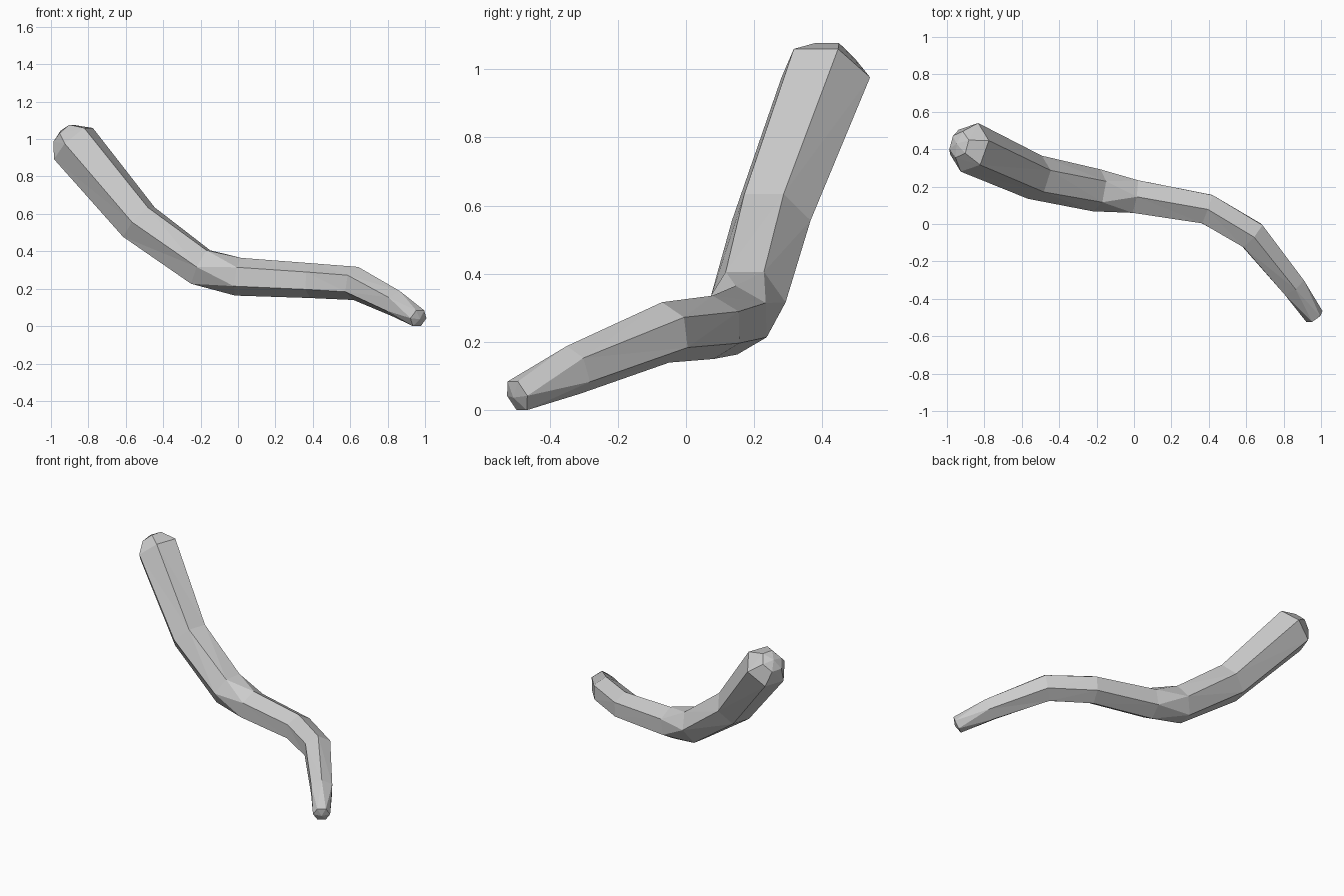
import bpy, bmesh
from math import cos, sin, tau, radians
from mathutils import Vector

cube = bpy.data.objects.get("Cube")
if cube:
    bpy.data.objects.remove(cube, do_unlink=True)

SIDES = 6
UP = Vector((0, 0, 1))

# Plain grey for the whole piece
grey = bpy.data.materials.new("light_grey")
grey.use_nodes = True
colour = (0.6, 0.6, 0.6, 1)
grey.diffuse_color = colour
grey.node_tree.nodes["Principled BSDF"].inputs["Base Color"].default_value = colour

# Centre of each ring, radius, and roll about the branch axis in degrees
rings = [
    ((-0.935, 0.425, 1.035), 0.073, 0),
    ((-0.88, 0.41, 0.98), 0.138, 0),
    ((-0.53, 0.25, 0.56), 0.121, 0),
    ((-0.20, 0.18, 0.32), 0.114, 0),
    ((0.00, 0.148, 0.268), 0.102, -30),
    ((0.39, 0.08, 0.247), 0.093, -30),
    ((0.63, -0.06, 0.232), 0.090, -30),
    ((0.85, -0.33, 0.122), 0.074, -30),
    ((0.965, -0.495, 0.046), 0.052, 0),
]
centres = [Vector(r[0]) for r in rings]

bm = bmesh.new()
loops = []
for i, (_, radius, roll) in enumerate(rings):
    # Each ring lies across the mean direction of its neighbouring spans
    spans = [(centres[j + 1] - centres[j]).normalized()
             for j in (i - 1, i) if 0 <= j < len(rings) - 1]
    axis = sum(spans, Vector()).normalized()
    side = axis.cross(UP).normalized()
    top = side.cross(axis)
    angles = [tau * k / SIDES + radians(roll) for k in range(SIDES)]
    loops.append([bm.verts.new(centres[i] + radius * (side * cos(a) + top * sin(a)))
                  for a in angles])

# Bark walls between the rings
for a, b in zip(loops, loops[1:]):
    for k in range(SIDES):
        n = (k + 1) % SIDES
        bm.faces.new((a[k], a[n], b[n], b[k]))

# Shallow pointed caps at both ends
for loop, centre, other, bulge in ((loops[0], centres[0], centres[1], 0.02),
                                   (loops[-1], centres[-1], centres[-2], 0.015)):
    tip = bm.verts.new(centre + (centre - other).normalized() * bulge)
    for k in range(SIDES):
        bm.faces.new((loop[k], loop[(k + 1) % SIDES], tip))

bmesh.ops.recalc_face_normals(bm, faces=bm.faces)
bmesh.ops.triangulate(bm, faces=bm.faces, quad_method='SHORT_EDGE')

# Rest on the ground
lowest = min(v.co.z for v in bm.verts)
bmesh.ops.translate(bm, verts=bm.verts, vec=(0, 0, -lowest))

mesh = bpy.data.meshes.new("branch")
bm.to_mesh(mesh)
bm.free()
mesh.materials.append(grey)
branch = bpy.data.objects.new("branch", mesh)
bpy.context.collection.objects.link(branch)
